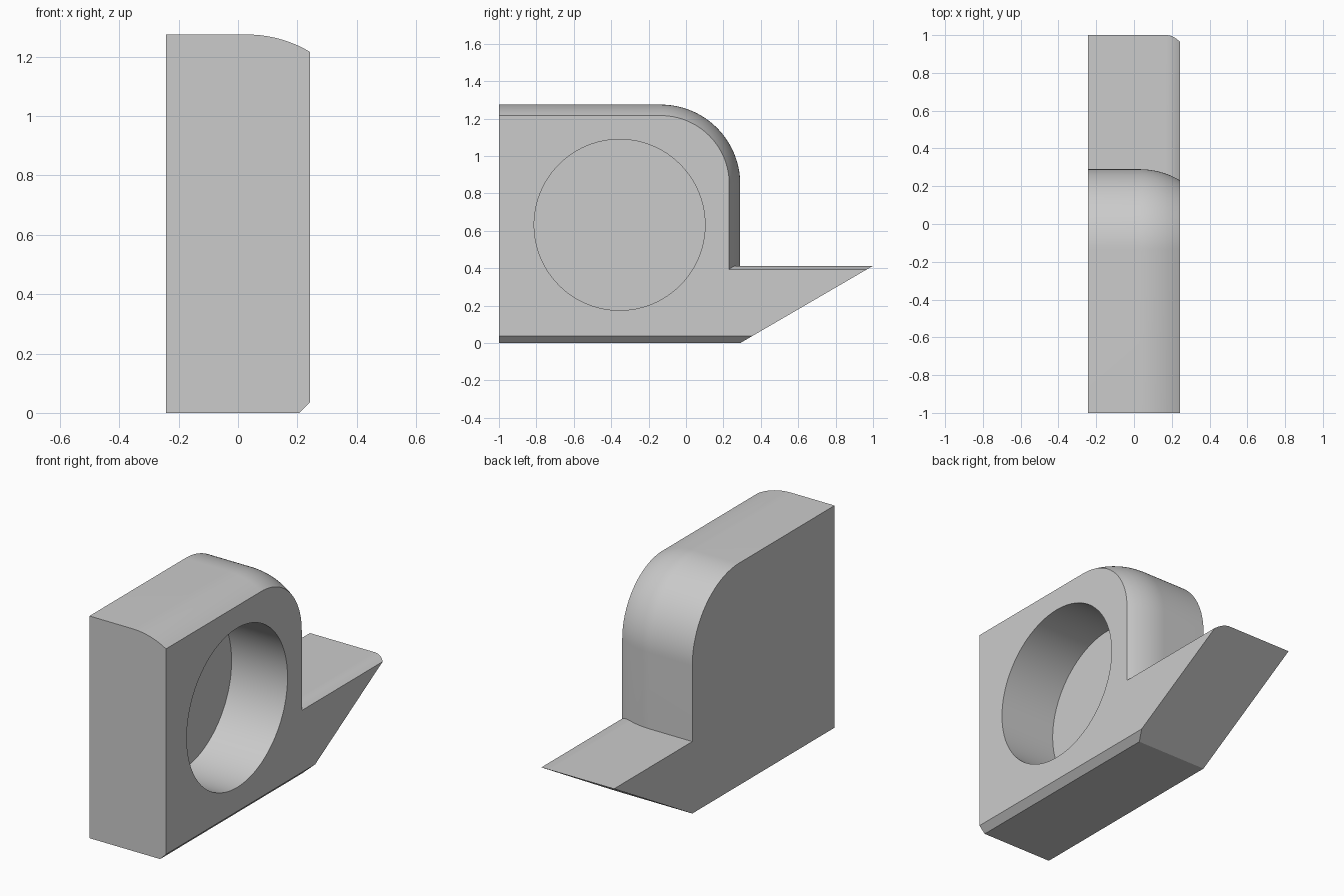
import bpy
import bmesh
from math import sin, cos, pi, sqrt, radians
from mathutils import Matrix

cube = bpy.data.objects.get("Cube")
if cube:
    bpy.data.objects.remove(cube, do_unlink=True)

HALF = 0.243            # half thickness
LENGTH_FRONT = -1.0
TOP, LEDGE = 1.275, 0.413
BACK, TIP = 0.29, 1.0   # back wall and tip of the wedge
CORNER = 0.425          # radius of the large rounded corner

grey = bpy.data.materials.new("plain grey")
grey.use_nodes = True
grey.diffuse_color = (0.6, 0.6, 0.6, 1)
grey.node_tree.nodes["Principled BSDF"].inputs["Base Color"].default_value = (0.6, 0.6, 0.6, 1)


def arc_drop(x, start, radius):
    """Drop of a circular edge rounding that begins at start."""
    run = max(0.0, x - start)
    return radius - sqrt(radius * radius - run * run)


def section(x, steps=32):
    """Side outline of the body at one depth, as (y, z) points."""
    inset = arc_drop(x, 0.03, 0.415)
    ledge = LEDGE - arc_drop(x, 0.17, 0.14)
    bottom = max(0.0, x - 0.206)

    def slope(z):
        return BACK + (TIP - BACK) * z / LEDGE

    points = [(LENGTH_FRONT, bottom), (slope(bottom), bottom),
              (slope(ledge), ledge), (BACK - inset, ledge)]
    radius = CORNER - inset
    for i in range(steps + 1):
        a = pi / 2 * i / steps
        points.append((BACK - CORNER + radius * cos(a), TOP - CORNER + radius * sin(a)))
    points.append((LENGTH_FRONT, TOP - inset))
    return points


def new_object(name, bm):
    bmesh.ops.recalc_face_normals(bm, faces=bm.faces)
    mesh = bpy.data.meshes.new(name)
    bm.to_mesh(mesh)
    bm.free()
    mesh.materials.append(grey)
    obj = bpy.data.objects.new(name, mesh)
    bpy.context.collection.objects.link(obj)
    return obj


# Body: outline lofted across the thickness, shrinking at the rounded side
levels = [-HALF] + [0.03 + (HALF - 0.03) * i / 14 for i in range(15)] + [0.17, 0.206]
bm = bmesh.new()
rings = [[bm.verts.new((x, y, z)) for y, z in section(x)] for x in sorted(levels)]
for a, b in zip(rings, rings[1:]):
    for i in range(len(a)):
        j = (i + 1) % len(a)
        bm.faces.new((a[i], a[j], b[j], b[i]))
bm.faces.new(rings[0])
bm.faces.new(rings[-1])
body = new_object("bored_block", bm)

# Blind round bore, open on the rounded side
floor, mouth = -0.112, 0.4
bm = bmesh.new()
bmesh.ops.create_cone(
    bm, cap_ends=True, segments=96, radius1=0.457, radius2=0.457, depth=mouth - floor,
    matrix=Matrix.Translation(((floor + mouth) / 2, -0.355, 0.632)) @ Matrix.Rotation(pi / 2, 4, 'Y'))
cutter = new_object("bore_cutter", bm)
cut = body.modifiers.new("bore", 'BOOLEAN')
cut.operation = 'DIFFERENCE'
cut.solver = 'EXACT'
cut.object = cutter

bpy.ops.object.select_all(action='DESELECT')
body.select_set(True)
bpy.context.view_layer.objects.active = body
bpy.ops.object.modifier_apply(modifier=cut.name)
bpy.data.objects.remove(cutter, do_unlink=True)
bpy.ops.object.shade_smooth_by_angle(angle=radians(20))
